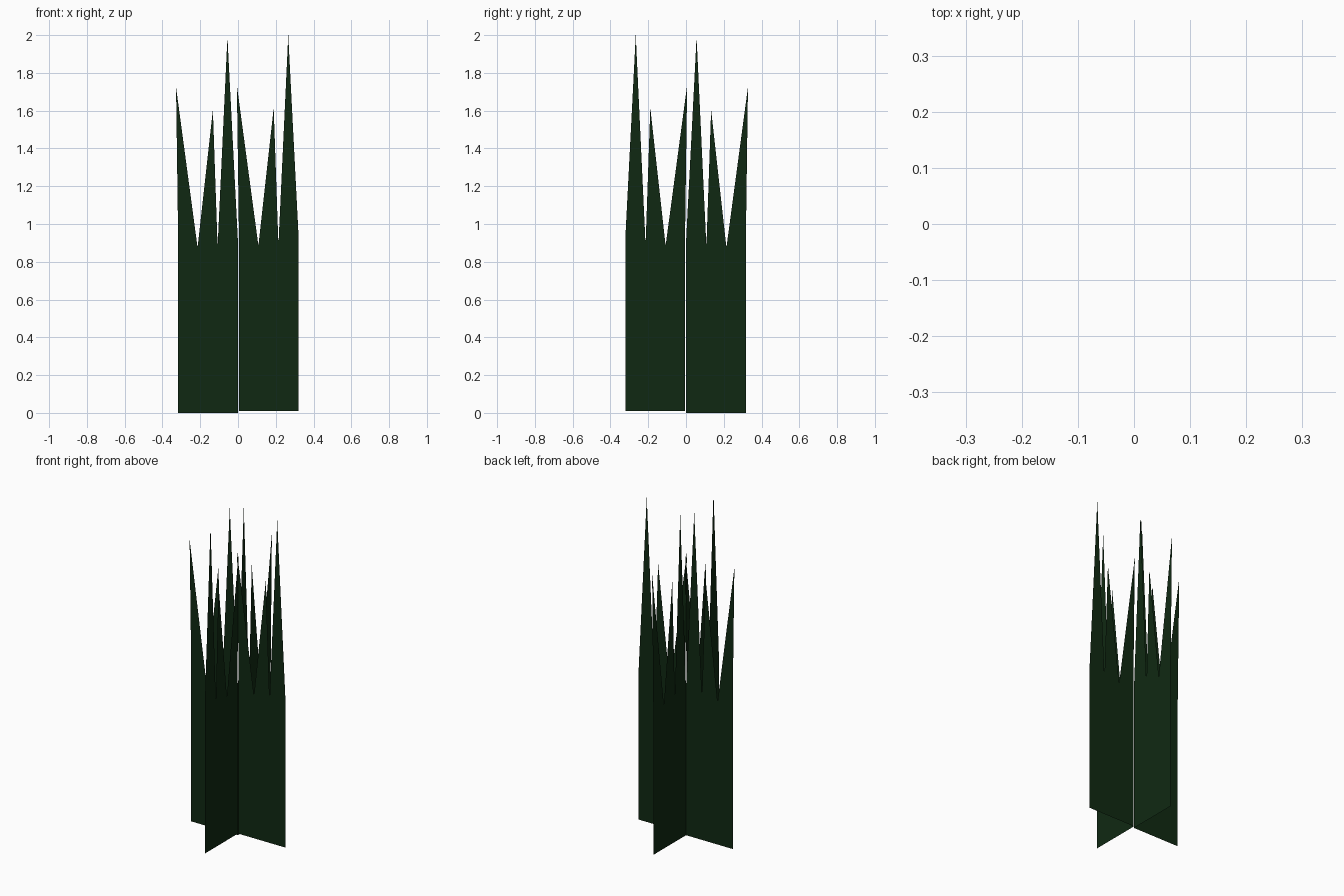
import bpy, bmesh, math
from mathutils import Matrix

if "Cube" in bpy.data.objects:
    bpy.data.objects.remove(bpy.data.objects["Cube"])

green = bpy.data.materials.new("dark_grass")
green.diffuse_color = (0.005, 0.022, 0.006, 1)
green.use_nodes = True
green.node_tree.nodes["Principled BSDF"].inputs["Base Color"].default_value = green.diffuse_color

# One panel of three blades: shoulder points and tip points (distance along panel, height)
shoulders = [(0.003, 0.93), (0.106, 0.875), (0.212, 0.88), (0.319, 0.92)]
tips = [(-0.008, 1.725), (0.187, 1.605), (0.264, 1.99)]


def add_panel(bm, start, lift):
    base = [bm.verts.new((start + u, 0, lift)) for u, _ in shoulders]
    mid = [bm.verts.new((start + u, 0, h + lift)) for u, h in shoulders]
    for i, (u, h) in enumerate(tips):
        tip = bm.verts.new((start + u, 0, h + lift))
        bm.faces.new((base[i], base[i + 1], mid[i + 1], mid[i]))
        bm.faces.new((mid[i], mid[i + 1], tip))


# A card is two panels side by side, the second raised slightly
def add_card(name, angle):
    bm = bmesh.new()
    add_panel(bm, -0.32, 0.0)
    add_panel(bm, 0.002, 0.01)
    bm.transform(Matrix.Rotation(angle, 4, 'Z'))
    mesh = bpy.data.meshes.new(name)
    bm.to_mesh(mesh)
    bm.free()
    mesh.materials.append(green)
    bpy.context.collection.objects.link(bpy.data.objects.new(name, mesh))


# Two crossed cards, a quarter turn apart
add_card("grass_card_wide", 0)
add_card("grass_card_deep", -math.pi / 2)
